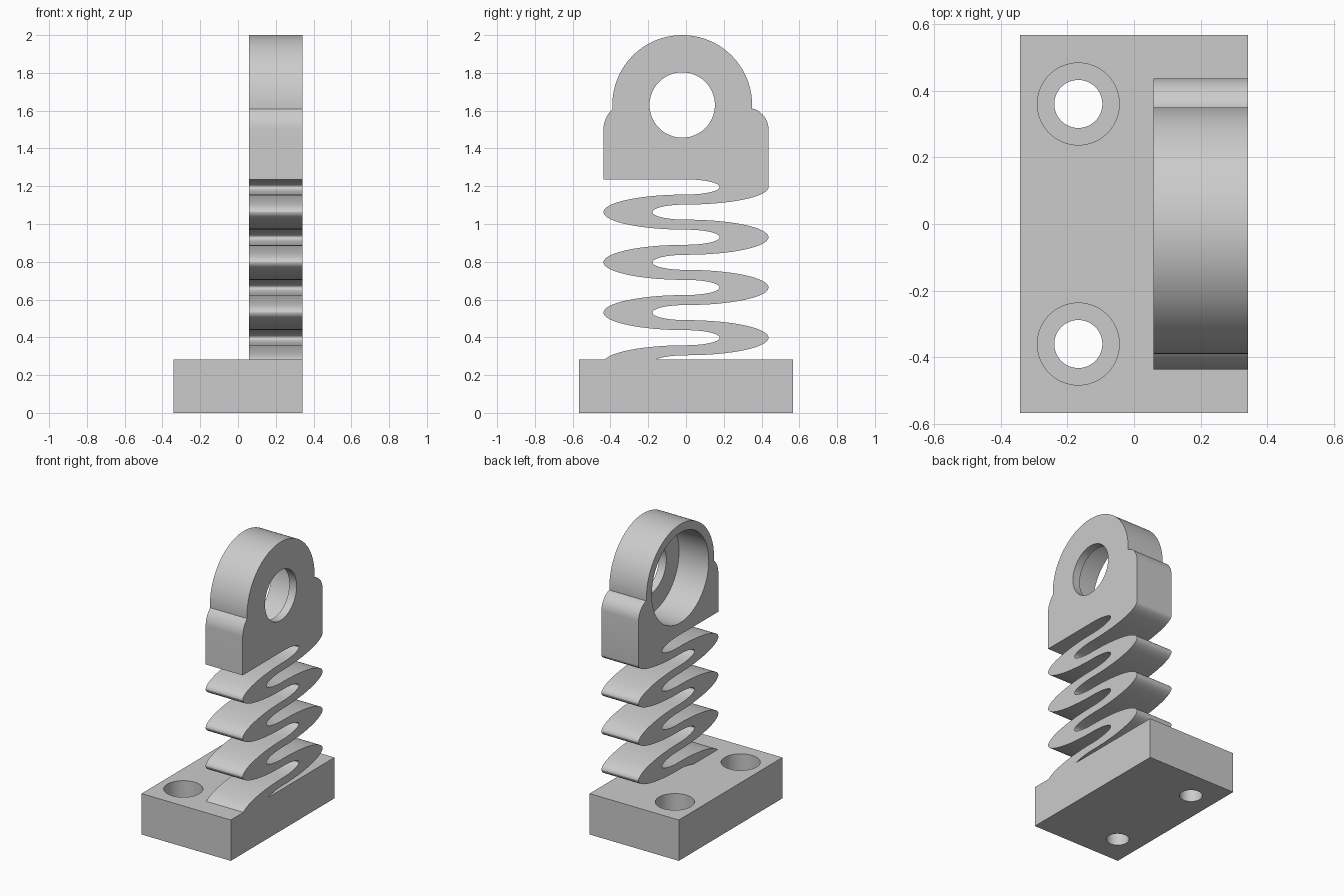
import bpy
import bmesh
from math import sin, cos, radians, pi, atan2

cube = bpy.data.objects.get("Cube")
if cube:
    bpy.data.objects.remove(cube, do_unlink=True)

grey = bpy.data.materials.new("light_grey")
grey.use_nodes = True
colour = (0.6, 0.6, 0.6, 1)
grey.diffuse_color = colour
grey.node_tree.nodes["Principled BSDF"].inputs["Base Color"].default_value = colour


def arc(cy, cz, ry, rz, start, end, steps=32):
    """Points on an ellipse in the y-z plane, angles in degrees."""
    angles = [radians(start + (end - start) * i / steps) for i in range(steps + 1)]
    return [(cy + ry * cos(t), cz + rz * sin(t)) for t in angles]


def extrude_x(name, points, x0, x1):
    """Solid made by sweeping a y-z outline along x."""
    outline = []
    for p in points:
        if not outline or abs(p[0] - outline[-1][0]) + abs(p[1] - outline[-1][1]) > 1e-4:
            outline.append(p)
    bm = bmesh.new()
    face = bm.faces.new([bm.verts.new((x0, y, z)) for y, z in outline])
    swept = bmesh.ops.extrude_face_region(bm, geom=[face])["geom"]
    top = [v for v in swept if isinstance(v, bmesh.types.BMVert)]
    bmesh.ops.translate(bm, verts=top, vec=(x1 - x0, 0, 0))
    bmesh.ops.recalc_face_normals(bm, faces=bm.faces)
    mesh = bpy.data.meshes.new(name)
    bm.to_mesh(mesh)
    bm.free()
    obj = bpy.data.objects.new(name, mesh)
    bpy.context.collection.objects.link(obj)
    mesh.materials.append(grey)
    return obj


def activate(obj):
    bpy.ops.object.select_all(action='DESELECT')
    obj.select_set(True)
    bpy.context.view_layer.objects.active = obj


def drill(obj, radius, depth, location, along_x=False):
    """Cut a round hole centred at location."""
    bpy.ops.mesh.primitive_cylinder_add(
        vertices=64, radius=radius, depth=depth, location=location,
        rotation=(0, pi / 2 if along_x else 0, 0))
    cutter = bpy.context.object
    cutter.hide_render = True
    cutter.data.materials.append(grey)
    activate(obj)
    mod = obj.modifiers.new("hole", 'BOOLEAN')
    mod.operation = 'DIFFERENCE'
    mod.solver = 'EXACT'
    mod.object = cutter
    bpy.ops.object.modifier_apply(modifier=mod.name)
    bpy.data.objects.remove(cutter, do_unlink=True)


# Base plate with two counterbored screw holes
BASE_TOP = 0.283
base = extrude_x("base_plate", [(-0.567, 0), (0.567, 0), (0.567, BASE_TOP), (-0.567, BASE_TOP)],
                 -0.342, 0.342)
for y in (-0.36, 0.36):
    drill(base, 0.072, 1, (-0.167, y, 0))
    drill(base, 0.123, 0.34, (-0.167, y, BASE_TOP))

# Serpentine spring: alternating half ellipses, wide on one side, narrow on the other
WIDE, NARROW = (0.437, 0.093), (0.178, 0.04)
PITCH, FIRST, LOOPS = 0.133, 0.265, 8
left_side, right_side = [], []
for i in range(LOOPS):
    z = FIRST + PITCH * i
    right = i % 2 == 1
    start, end = (-90, 90) if right else (270, 90)
    if i == 0:
        start = 180
    left_side += arc(0, z, *(NARROW if right else WIDE), start, end)
    last_end = 0 if i == LOOPS - 1 else end
    right_side += arc(0, z, *(WIDE if right else NARROW), start, last_end)

# Eye block: square lower body, rounded shoulders and a round top
EYE_Y, EYE_Z, EYE_R = -0.02, 1.63, 0.37
shoulder_z = 1.61
left_shoulder = arc(-0.437 + 0.146, 1.5, 0.146, 0.146, 180, 131, 10)
right_shoulder = arc(0.437 - 0.116, 1.5, 0.116, 0.116, 72, 0, 10)
dip = atan2(EYE_Z - shoulder_z, EYE_R) * 180 / pi
crown = arc(EYE_Y, EYE_Z, EYE_R, EYE_R, 180 + dip, -dip, 64)
outline = (left_side + [(-0.437, 1.235)] + left_shoulder + crown
           + right_shoulder + right_side[::-1])
spring = extrude_x("spring_and_eye", outline, 0.058, 0.342)

# Through hole and the wider bearing recess on the inner side
drill(spring, 0.173, 2, (0.2, EYE_Y, EYE_Z), along_x=True)
drill(spring, 0.312, 0.456, (0.058, EYE_Y, EYE_Z), along_x=True)

for obj in (base, spring):
    activate(obj)
    bpy.ops.object.shade_smooth_by_angle(angle=radians(25))
